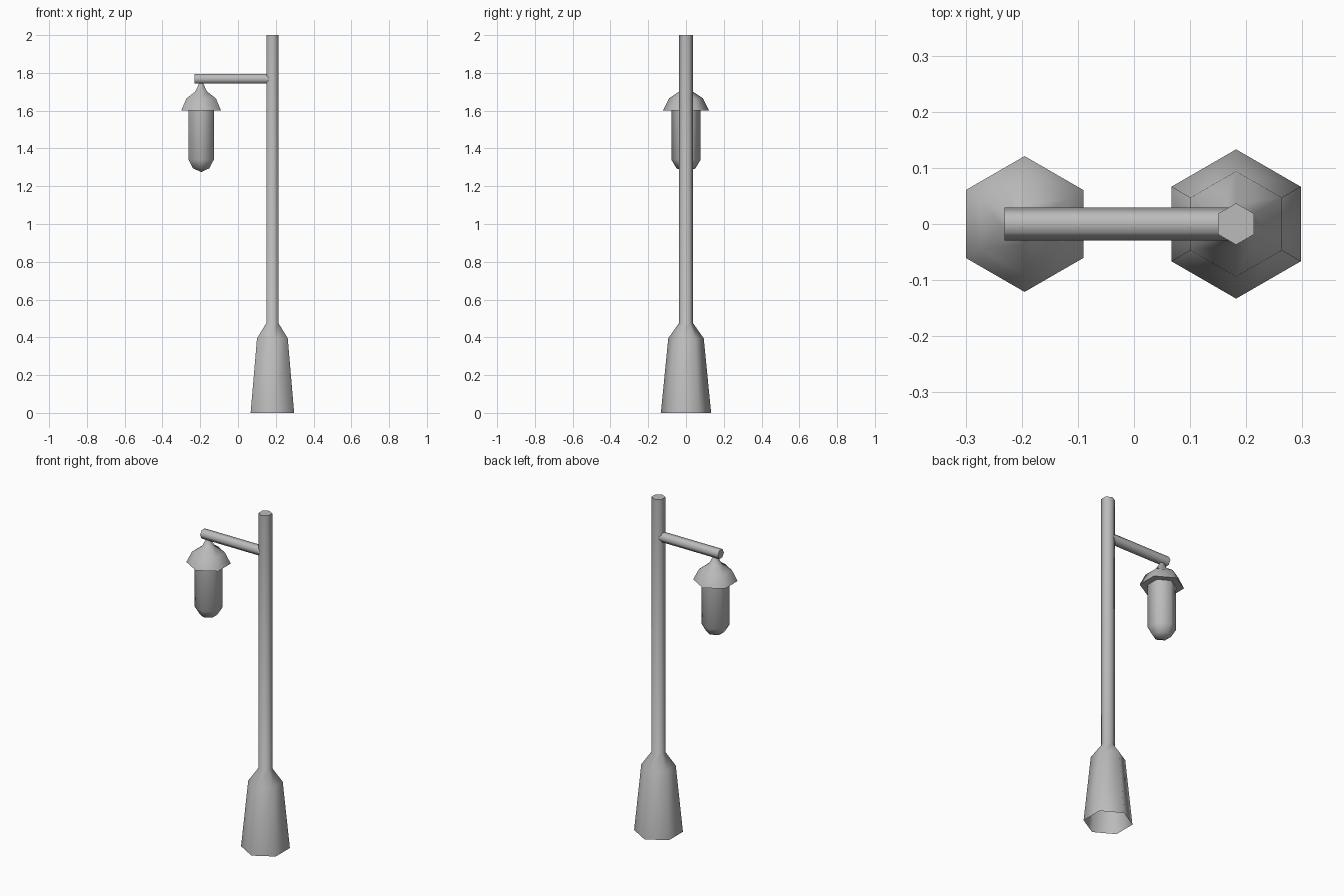
import bpy
import math

SIDES = 6
POLE_X, LAMP_X = 0.182, -0.195

cube = bpy.data.objects.get("Cube")
if cube:
    bpy.data.objects.remove(cube, do_unlink=True)

# Single grey metal colour
grey = bpy.data.materials.new("grey metal")
grey.use_nodes = True
colour = (0.5, 0.5, 0.5, 1)
grey.diffuse_color = colour
grey.node_tree.nodes["Principled BSDF"].inputs["Base Color"].default_value = colour


def turned(name, profile, cap_start=False, cap_end=False):
    """Turn (radius, height) pairs around z as a hexagonal, smooth-shaded part."""
    verts, rings, faces = [], [], []
    for radius, z in profile:
        count = SIDES if radius > 0 else 1
        rings.append([len(verts) + i for i in range(count)])
        for i in range(count):
            a = math.pi / 2 + math.tau * i / SIDES
            verts.append((radius * math.cos(a), radius * math.sin(a), z))
    for low, high in zip(rings, rings[1:]):
        for i in range(SIDES):
            j = (i + 1) % SIDES
            if len(low) == 1:
                faces.append((low[0], high[j], high[i]))
            elif len(high) == 1:
                faces.append((low[i], low[j], high[0]))
            else:
                faces.append((low[i], low[j], high[j], high[i]))
    if cap_start:
        faces.append(rings[0][::-1])
    if cap_end:
        faces.append(rings[-1])
    mesh = bpy.data.meshes.new(name)
    mesh.from_pydata(verts, [], faces)
    mesh.materials.append(grey)
    obj = bpy.data.objects.new(name, mesh)
    bpy.context.collection.objects.link(obj)
    bpy.ops.object.select_all(action="DESELECT")
    obj.select_set(True)
    bpy.context.view_layer.objects.active = obj
    bpy.ops.object.shade_smooth_by_angle(angle=math.radians(65))
    return obj


# Flared base, open underneath, running up into the pole
post = turned("base_and_pole", [(0.133, 0), (0.094, 0.395), (0.037, 0.475), (0.037, 2)],
              cap_end=True)
post.location.x = POLE_X

# Horizontal arm, ending inside the pole
arm = turned("arm", [(0.029, LAMP_X - 0.036), (0.029, POLE_X)], cap_start=True, cap_end=True)
arm.rotation_euler.y = math.pi / 2
arm.location.z = 1.768

# Hanging lamp body with rounded bottom
body = turned("lamp_body", [(0, 1.275), (0.05, 1.295), (0.077, 1.34), (0.077, 1.62)])
body.location.x = LAMP_X

# Lamp shade with overhanging rim and narrow neck up to the arm
shade = turned("lamp_shade", [(0.07, 1.605), (0.121, 1.602), (0.09, 1.665), (0.035, 1.702),
                              (0.01, 1.75)], cap_end=True)
shade.location.x = LAMP_X
